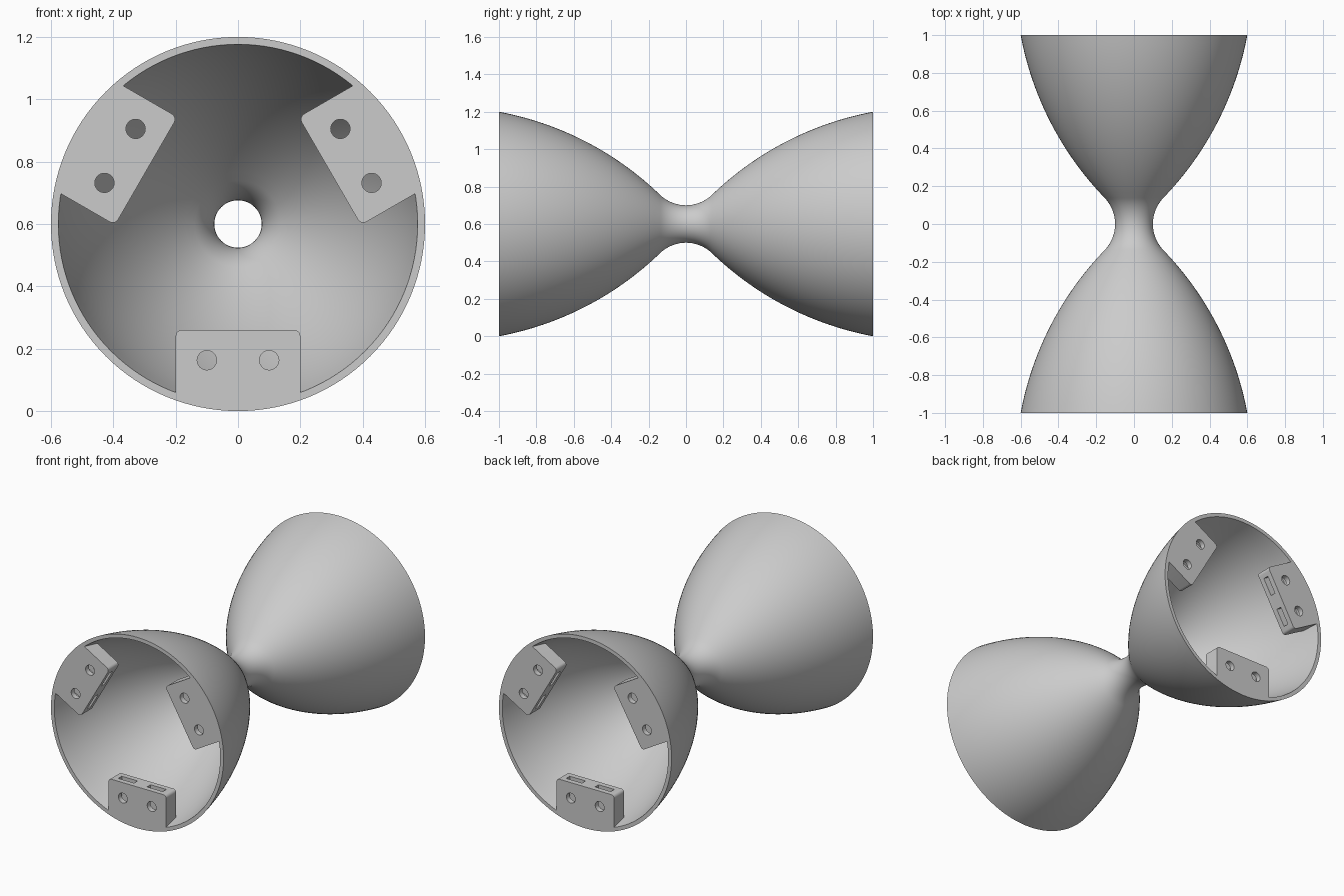
import bpy, bmesh
from math import sin, cos, sqrt, atan2, hypot, radians, pi, asin

cube = bpy.data.objects.get("Cube")
if cube:
    bpy.data.objects.remove(cube, do_unlink=True)

grey = bpy.data.materials.new("light grey")
grey.use_nodes = True
GREY = (0.6, 0.6, 0.6, 1)
grey.diffuse_color = GREY
grey.node_tree.nodes["Principled BSDF"].inputs["Base Color"].default_value = GREY

AXIS = 0.6      # height of the axis, also the rim radius
WALL = 0.024
NECK, FILLET, TURN = 0.1, 0.2, radians(44)


def make_object(name, bm):
    bmesh.ops.recalc_face_normals(bm, faces=bm.faces)
    mesh = bpy.data.meshes.new(name)
    bm.to_mesh(mesh)
    bm.free()
    mesh.materials.append(grey)
    obj = bpy.data.objects.new(name, mesh)
    bpy.context.collection.objects.link(obj)
    obj.location.z = AXIS
    return obj


def select_only(obj):
    bpy.ops.object.select_all(action='DESELECT')
    obj.select_set(True)
    bpy.context.view_layer.objects.active = obj


# Cup profile: a neck fillet running tangent into one long arc
start_y, start_r = FILLET * sin(TURN), NECK + FILLET * (1 - cos(TURN))
dy, dr = 1 - start_y, AXIS - start_r
half = TURN - atan2(dr, dy)
big = hypot(dy, dr) / (2 * sin(half))
cy, cr = start_y + big * sin(TURN), start_r - big * cos(TURN)


def outer_radius(y):
    return cr + sqrt(big ** 2 - (y - cy) ** 2)


# Points as (y, radius, slope angle) from neck to rim
points = []
for i in range(12):
    t = TURN * i / 12
    points.append((FILLET * sin(t), NECK + FILLET * (1 - cos(t)), t))
for i in range(25):
    t = TURN - 2 * half * i / 24
    points.append((cy - big * sin(t), cr + big * cos(t), t))

outer = [(y, r) for y, r, t in points]
inner = [(min(y + WALL * sin(t), 1), r - WALL * cos(t)) for y, r, t in points]


def both_ends(half_line):
    return [(-y, r) for y, r in half_line[:0:-1]] + half_line


# Hollow double cup, revolved around the y axis
loop = both_ends(outer) + both_ends(inner)[::-1]
SEGMENTS = 128
bm = bmesh.new()
rings = []
for s in range(SEGMENTS):
    a = 2 * pi * s / SEGMENTS
    rings.append([bm.verts.new((r * cos(a), y, r * sin(a))) for y, r in loop])
for s in range(SEGMENTS):
    here, there = rings[s], rings[(s + 1) % SEGMENTS]
    for k in range(len(loop)):
        n = (k + 1) % len(loop)
        bm.faces.new((here[k], here[n], there[n], there[k]))
shell = make_object("double_cup_shell", bm)
select_only(shell)
bpy.ops.object.shade_smooth_by_angle(angle=radians(30))

# Mounting block at the bottom of the front rim
WIDTH, TOP, DEPTH, ROUND = 0.2, 0.34, 0.1, 0.02


def block_section(y):
    radius = outer_radius(-y) - WALL / 2
    edge = asin(WIDTH / radius)
    arc = [-edge + 2 * edge * i / 16 for i in range(17)]
    section = [(radius * sin(a), y, -radius * cos(a)) for a in arc]
    for side in (1, -1):
        corner = []
        for i in range(6):
            a = pi / 2 * i / 5
            corner.append((side * (WIDTH - ROUND + ROUND * cos(a)), y,
                           -TOP - ROUND + ROUND * sin(a)))
        section += corner[::side]
    return section


bm = bmesh.new()
front = [bm.verts.new(p) for p in block_section(-1)]
back = [bm.verts.new(p) for p in block_section(DEPTH - 1)]
bm.faces.new(front)
bm.faces.new(back[::-1])
for k in range(len(front)):
    n = (k + 1) % len(front)
    bm.faces.new((front[k], back[k], back[n], front[n]))
block = make_object("front_mounting_block_1", bm)


def cut(target, name, scale, centre, is_round):
    """Subtract a cylinder along y, or a box, from the target."""
    bm = bmesh.new()
    if is_round:
        bmesh.ops.create_cone(bm, cap_ends=True, segments=32, radius1=1, radius2=1, depth=1)
        for v in bm.verts:
            v.co = (v.co.x, v.co.z, v.co.y)
    else:
        bmesh.ops.create_cube(bm, size=1)
    for v in bm.verts:
        v.co = [c * s + o for c, s, o in zip(v.co, scale, centre)]
    cutter = make_object(name, bm)
    cutter.hide_render = True
    mod = target.modifiers.new(name, 'BOOLEAN')
    mod.operation, mod.solver, mod.object = 'DIFFERENCE', 'EXACT', cutter
    bpy.context.view_layer.update()
    select_only(target)
    bpy.ops.object.modifier_apply(modifier=name)
    bpy.data.objects.remove(cutter, do_unlink=True)


# Screw holes through each block, nut slots from its inward face
for x in (-0.1, 0.1):
    cut(block, "nut_slot_cutter", (0.11, 0.035, 0.2), (x, DEPTH / 2 - 1, -0.39), False)
    cut(block, "screw_hole_cutter", (0.031, 0.4, 0.031), (x, -1, -0.437), True)
select_only(block)
bpy.ops.object.shade_smooth_by_angle(angle=radians(30))

# Three blocks around each rim
for end, turn in (("front", 0), ("back", pi)):
    for i in range(3):
        copy = block
        if end == "back" or i:
            copy = bpy.data.objects.new(f"{end}_mounting_block_{i + 1}", block.data)
            bpy.context.collection.objects.link(copy)
            copy.location.z = AXIS
        copy.rotation_euler = (0, 2 * pi * i / 3, turn)
